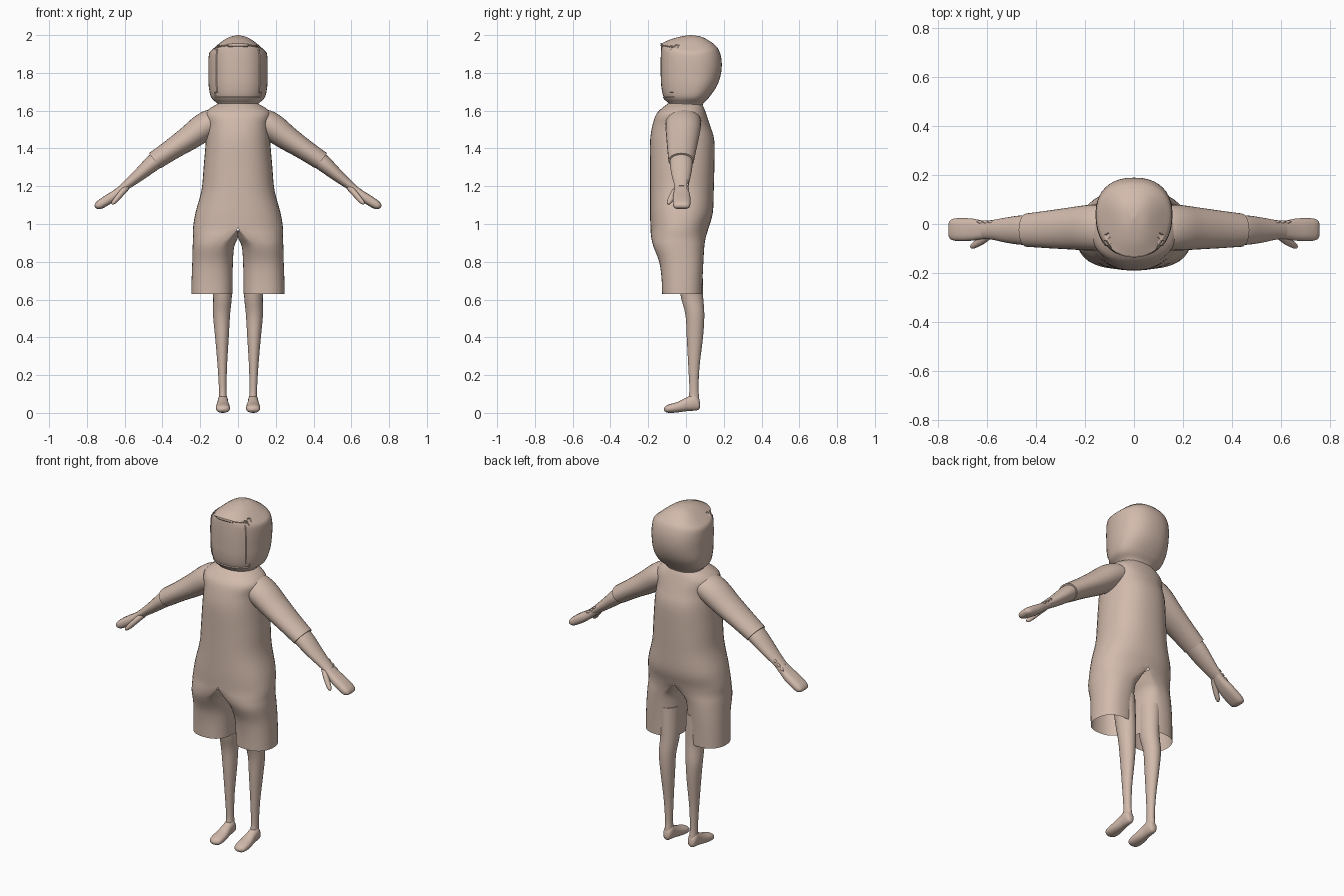
import bpy, bmesh, math
from mathutils import Vector

clay = bpy.data.materials.new("warm clay")
clay.diffuse_color = (0.64, 0.49, 0.41, 1)


def spow(v, p):
    return math.copysign(abs(v) ** p, v)


def smooth_rows(rows, steps):
    """Catmull-Rom interpolation; a repeated row makes a crease."""
    out = []
    for i in range(len(rows) - 1):
        a, b, c, d = rows[max(i - 1, 0)], rows[i], rows[i + 1], rows[min(i + 2, len(rows) - 1)]
        for s in range(steps):
            t = s / steps
            out.append([0.5 * (2 * q + (r - p) * t + (2 * p - 5 * q + 4 * r - w) * t * t
                               + (3 * q - p - 3 * r + w) * t ** 3)
                        for p, q, r, w in zip(a, b, c, d)])
    out.append(list(rows[-1]))
    return out


def loft(name, rows, ring, n=32, steps=4, caps=(True, True), mirror=True, skip=None, angle=40, edit=None):
    rows = smooth_rows(rows, steps)
    bm = bmesh.new()
    loops = [[bm.verts.new(ring(r, 2 * math.pi * k / n)) for k in range(n)] for r in rows]
    for r, a, b in zip(rows, loops, loops[1:]):
        for k in range(n):
            if skip and skip(r, 2 * math.pi * (k + 0.5) / n):
                continue
            j = (k + 1) % n
            bm.faces.new((a[k], a[j], b[j], b[k]))
    if caps[0]:
        bm.faces.new(loops[0])
    if caps[1]:
        bm.faces.new(loops[-1])
    bmesh.ops.remove_doubles(bm, verts=bm.verts[:], dist=0.0003)
    loose = [v for v in bm.verts if not v.link_faces]
    bmesh.ops.delete(bm, geom=loose, context='VERTS')
    bmesh.ops.recalc_face_normals(bm, faces=bm.faces[:])
    if edit:
        edit(bm)
    me = bpy.data.meshes.new(name)
    bm.to_mesh(me)
    bm.free()
    me.materials.append(clay)
    ob = bpy.data.objects.new(name, me)
    bpy.context.collection.objects.link(ob)
    bpy.ops.object.select_all(action='DESELECT')
    ob.select_set(True)
    bpy.context.view_layer.objects.active = ob
    bpy.ops.object.shade_smooth_by_angle(angle=math.radians(angle))
    if mirror:
        m = ob.modifiers.new("mirror", 'MIRROR')
        m.merge_threshold = 0.002
    return ob


# Hooded head: z, half width, front y, back y, centre y, brow drop
def head_ring(r, t):
    z, rx, yf, yb, cy, drop = r
    c, s = math.cos(t), math.sin(t)
    x = rx * spow(c, 0.85)
    y = cy + (yb - cy if s > 0 else cy - yf) * spow(s, 0.9)
    return x, y, z - drop * c * c


def face_panel(bm):
    fs = []
    for f in bm.faces:
        p = f.calc_center_median()
        if abs(p.x) < 0.118 and 1.67 < p.z < 1.945 and p.y < -0.04:
            fs.append(f)
    bmesh.ops.inset_region(bm, faces=fs, thickness=0.004, depth=-0.004)


loft("hooded_head", [
    (1.60, .10, -.085, .085, 0, 0), (1.635, .108, -.09, .09, .01, 0),
    (1.67, .142, -.122, .122, .03, 0), (1.73, .155, -.135, .163, .04, 0),
    (1.80, .157, -.138, .186, .04, 0), (1.87, .157, -.138, .188, .04, .01),
    (1.925, .152, -.136, .172, .04, .02), (1.955, .135, -.133, .145, .04, .03),
    (1.955, .135, -.133, .145, .04, .03), (1.978, .09, -.08, .11, .035, .015),
    (1.993, .05, -.025, .075, .03, .005), (2.0, .004, .02, .03, .025, 0)],
    head_ring, n=40, mirror=False, edit=face_panel, angle=30)


# Loose tunic and shorts, one half: z, centre x, outer reach, inner reach, front y, back y
def suit_ring(r, t):
    z, cx, ro, ri, yf, yb = r
    c, s = math.cos(t), math.sin(t)
    mid, half = (yf + yb) / 2, (yb - yf) / 2
    return max(0, cx + (ro if c > 0 else ri) * spow(c, 0.85)), mid + half * spow(s, 0.9), z


loft("tunic_and_shorts", [
    (1.645, 0, .09, 0, -.085, .08), (1.615, 0, .145, 0, -.125, .095),
    (1.58, 0, .175, 0, -.158, .108), (1.52, 0, .165, 0, -.178, .128),
    (1.44, 0, .17, 0, -.19, .15), (1.30, 0, .182, 0, -.19, .15),
    (1.18, 0, .193, 0, -.19, .147), (1.06, 0, .225, 0, -.19, .142),
    (.98, 0, .238, 0, -.188, .12), (.93, .05, .188, .05, -.184, .105),
    (.88, .10, .14, .08, -.172, .097), (.80, .125, .117, .098, -.142, .092),
    (.72, .135, .11, .107, -.13, .088), (.63, .137, .11, .108, -.126, .085)],
    suit_ring, n=40, caps=(True, False), angle=50,
    skip=lambda r, t: math.cos(t) < 0 and r[0] > .975)


# Bare legs: z, centre x, half width, centre y, half depth
def leg_ring(r, t):
    z, x, rx, y, ry = r
    return x + rx * math.cos(t), y + ry * math.sin(t), z


loft("leg", [
    (.80, .09, .058, .02, .068), (.63, .082, .05, .03, .06), (.52, .087, .045, .047, .05),
    (.40, .085, .036, .047, .043), (.25, .083, .025, .042, .03), (.13, .081, .02, .042, .024),
    (.08, .08, .021, .042, .028), (.04, .08, .022, .04, .03)], leg_ring, n=24)


# Feet, heel to toe: y, centre x, half width, bottom z, top z
def foot_ring(r, t):
    y, x, rx, z0, z1 = r
    return x + rx * math.cos(t), y, (z0 + z1) / 2 + (z1 - z0) / 2 * spow(math.sin(t), .85)


loft("foot", [
    (.075, .08, .004, .035, .045), (.068, .08, .02, .018, .075), (.045, .08, .027, .012, .10),
    (.01, .08, .029, .010, .085), (-.04, .08, .036, .003, .06), (-.08, .08, .037, 0, .048),
    (-.105, .08, .03, .003, .038), (-.117, .08, .006, .014, .024)], foot_ring, n=24)


# Arms: x, z, centre y, half depth, half thickness across the arm
def arm_ring(r, t):
    x, z, y, ry, rn = r
    k = rn * math.sin(t)
    return x + .62 * k, y + ry * math.cos(t), z + .78 * k


loft("sleeve", [
    (.07, 1.565, -.01, .08, .055), (.125, 1.545, -.013, .092, .072),
    (.185, 1.51, -.015, .093, .074), (.26, 1.455, -.018, .086, .066),
    (.35, 1.395, -.022, .077, .056), (.44, 1.335, -.025, .068, .051)], arm_ring, n=28)
loft("forearm", [
    (.41, 1.355, -.025, .058, .046), (.46, 1.315, -.025, .06, .043),
    (.52, 1.263, -.025, .052, .034), (.575, 1.218, -.024, .041, .026),
    (.615, 1.188, -.024, .036, .02)], arm_ring, n=24)


# Mitten-like hands with a thumb
def hand_ring(r, t):
    x, z, y, ry, rn = r
    k = rn * spow(math.sin(t), .8)
    return x + .5 * k, y + ry * spow(math.cos(t), .7), z + .87 * k


loft("hand", [
    (.58, 1.212, -.024, .034, .02), (.62, 1.178, -.024, .038, .023), (.66, 1.148, -.023, .045, .025),
    (.70, 1.122, -.023, .047, .026), (.735, 1.10, -.023, .045, .023), (.752, 1.092, -.023, .036, .013),
    (.757, 1.09, -.023, .02, .003)], hand_ring, n=28)
loft("thumb", [
    (.585, 1.198, -.04, .018, .016), (.615, 1.165, -.062, .019, .016), (.645, 1.13, -.081, .016, .014),
    (.662, 1.112, -.09, .011, .010), (.668, 1.106, -.093, .003, .003)], arm_ring, n=16)

# Small ragged folds on the outer side of the wrist
for i in range(3):
    x = .585 + .022 * i
    z = 1.225 - .018 * i
    loft("wrist_fold", [
        (x - .012, z + .008, .005, .002, .002), (x, z, .008, .007, .008),
        (x + .014, z - .008, .010, .002, .002)], arm_ring, n=10, steps=3)
